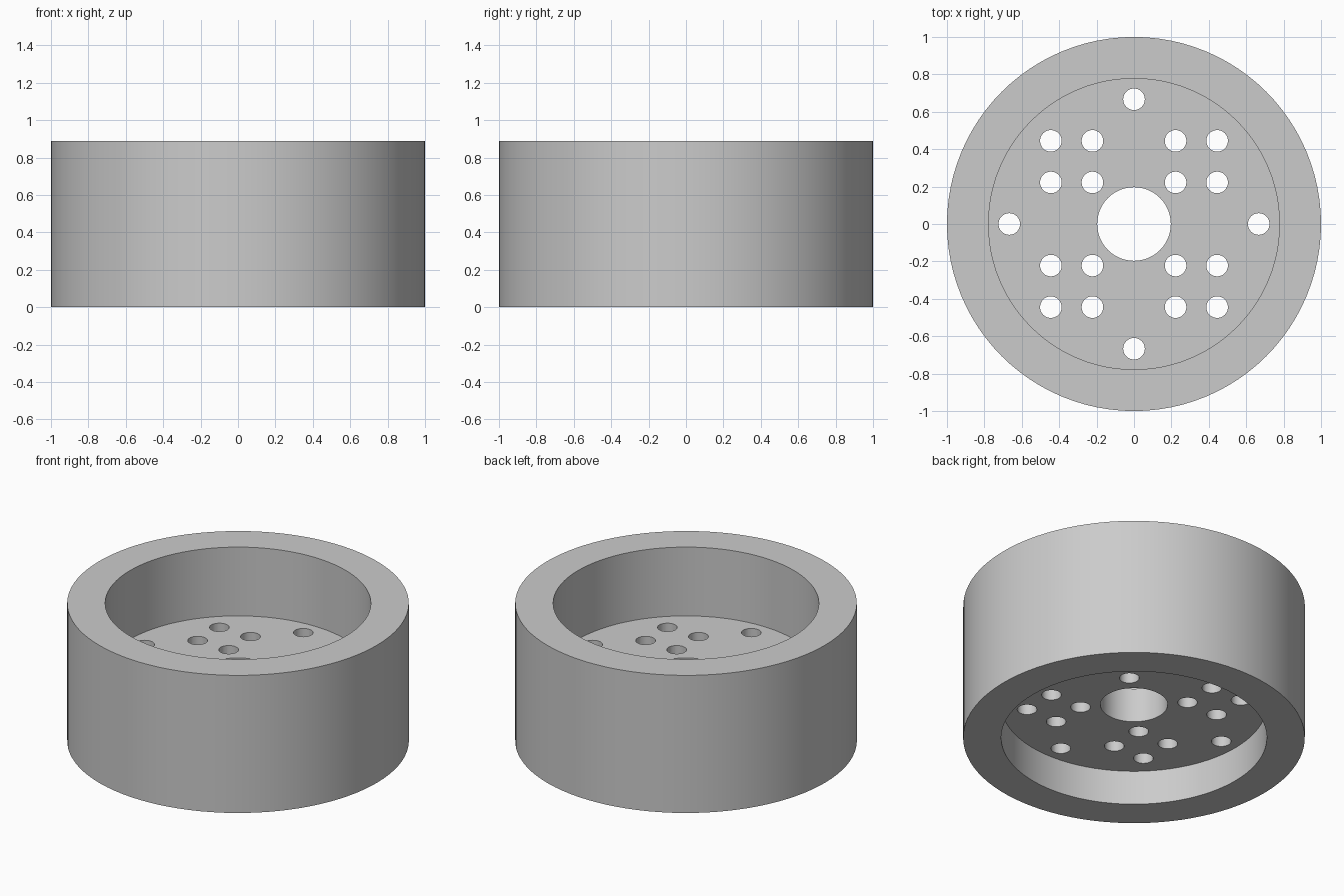
import bpy, bmesh, math
from mathutils import Matrix, Vector

cube = bpy.data.objects.get("Cube")
if cube:
    bpy.data.objects.remove(cube, do_unlink=True)

UNIT = 1 / 9                     # the wheel radius is nine units
SEGMENTS = 96

grey = bpy.data.materials.new("plain grey")
grey.use_nodes = True
grey.diffuse_color = (0.6, 0.6, 0.6, 1)
grey.node_tree.nodes["Principled BSDF"].inputs["Base Color"].default_value = grey.diffuse_color


def make_object(name, bm):
    bmesh.ops.recalc_face_normals(bm, faces=bm.faces)
    mesh = bpy.data.meshes.new(name)
    bm.to_mesh(mesh)
    bm.free()
    mesh.materials.append(grey)
    obj = bpy.data.objects.new(name, mesh)
    bpy.context.collection.objects.link(obj)
    return obj


# Wheel body: thick rim, recessed web and centre bore, turned from one profile
profile = [(9, 0), (9, 8), (7, 8), (7, 4), (1.77, 4), (1.77, 2), (7, 2), (7, 0)]
bm = bmesh.new()
verts = [bm.verts.new((r * UNIT, 0, z * UNIT)) for r, z in profile]
edges = [bm.edges.new((v, verts[i - 1])) for i, v in enumerate(verts)]
bmesh.ops.spin(bm, geom=verts + edges, axis=(0, 0, 1), cent=(0, 0, 0),
               angle=math.tau, steps=SEGMENTS, use_merge=True)
bmesh.ops.remove_doubles(bm, verts=bm.verts, dist=1e-5)
wheel = make_object("wheel_body", bm)

# Pin holes: four square clusters and four outer holes on the axes
spots = [(x, y) for x in (-4, -2, 2, 4) for y in (-4, -2, 2, 4)]
spots += [(6, 0), (-6, 0), (0, 6), (0, -6)]
bm = bmesh.new()
for x, y in spots:
    bmesh.ops.create_cone(bm, cap_ends=True, segments=32, radius1=0.52 * UNIT,
                          radius2=0.52 * UNIT, depth=3 * UNIT,
                          matrix=Matrix.Translation(Vector((x, y, 3)) * UNIT))
cutter = make_object("pin_hole_cutter", bm)
cutter.hide_render = True

cut = wheel.modifiers.new("pin holes", "BOOLEAN")
cut.operation = "DIFFERENCE"
cut.solver = "EXACT"
cut.object = cutter

bpy.ops.object.select_all(action="DESELECT")
wheel.select_set(True)
bpy.context.view_layer.objects.active = wheel
bpy.ops.object.modifier_apply(modifier=cut.name)
bpy.data.objects.remove(cutter, do_unlink=True)
bpy.ops.object.shade_smooth_by_angle(angle=math.radians(30))
